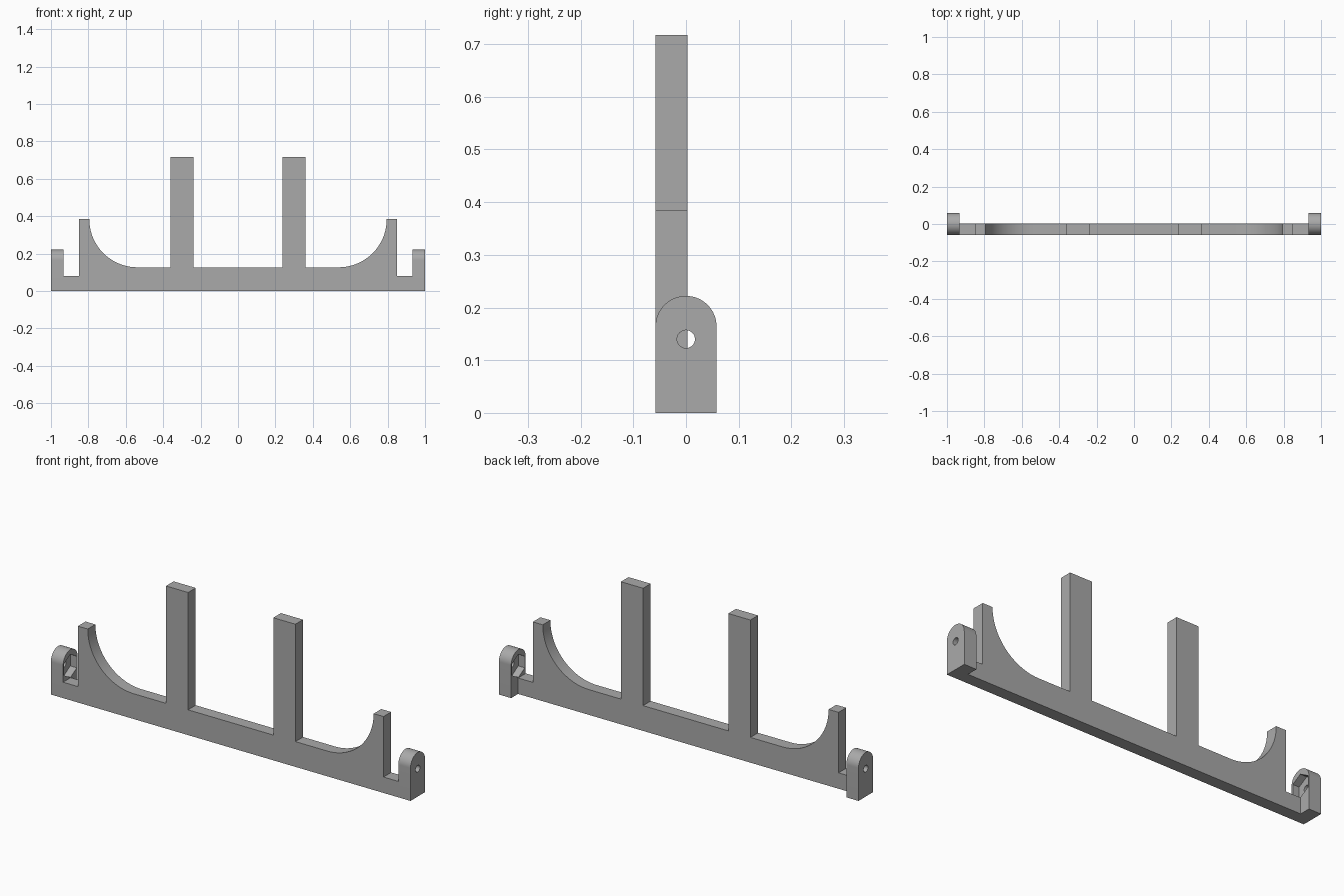
import bpy, bmesh
from math import sin, cos, pi, radians

cube = bpy.data.objects.get("Cube")
if cube:
    bpy.data.objects.remove(cube, do_unlink=True)

GREY = (0.40, 0.40, 0.40, 1.0)
grey = bpy.data.materials.new("plain grey")
grey.use_nodes = True
grey.diffuse_color = GREY
grey.node_tree.nodes["Principled BSDF"].inputs["Base Color"].default_value = GREY


def arc(cx, cz, r, start, end, steps):
    """Points along a circular arc, angles in degrees."""
    angles = [radians(start + (end - start) * i / steps) for i in range(steps + 1)]
    return [(cx + r * cos(a), cz + r * sin(a)) for a in angles]


def prism(name, outline, place, lo, hi):
    """Extrude a 2D outline between two depths; place maps (u, v, depth) to xyz."""
    bm = bmesh.new()
    face = bm.faces.new([bm.verts.new(place(u, v, lo)) for u, v in outline])
    top = bmesh.ops.extrude_face_region(bm, geom=[face])["geom"]
    shift = [b - a for a, b in zip(place(0, 0, lo), place(0, 0, hi))]
    bmesh.ops.translate(bm, vec=shift, verts=[g for g in top if isinstance(g, bmesh.types.BMVert)])
    bmesh.ops.recalc_face_normals(bm, faces=bm.faces)
    mesh = bpy.data.meshes.new(name)
    bm.to_mesh(mesh)
    bm.free()
    mesh.materials.append(grey)
    obj = bpy.data.objects.new(name, mesh)
    bpy.context.collection.objects.link(obj)
    return obj


def activate(obj):
    bpy.ops.object.select_all(action='DESELECT')
    obj.select_set(True)
    bpy.context.view_layer.objects.active = obj


def cut(obj, cutter):
    cutter.hide_render = True
    mod = obj.modifiers.new("cut", 'BOOLEAN')
    mod.operation = 'DIFFERENCE'
    mod.solver = 'EXACT'
    mod.object = cutter
    activate(obj)
    bpy.ops.object.modifier_apply(modifier=mod.name)
    bpy.data.objects.remove(cutter, do_unlink=True)


def along_y(u, v, d):
    return (u, d, v)


def along_x(u, v, d):
    return (d, u, v)


# Flat frame: base bar, two tall posts and two curved end posts in one profile
half = [(0.237, 0.127), (0.237, 0.717), (0.36, 0.717), (0.36, 0.127)]
half += arc(0.538, 0.384, 0.257, -90, 0, 32)
half += [(0.85, 0.384), (0.85, 0.08), (0.932, 0.08), (0.932, 0)]
frame = prism("frame", half + [(-x, z) for x, z in reversed(half)], along_y, -0.058, 0.0025)

# End lug: rounded top, pivot hole and hexagonal nut pocket on the inner face
lug_outline = [(-0.058, 0), (0.058, 0)] + arc(0, 0.164, 0.058, 0, 180, 32)
lug = prism("end_lugs", lug_outline, along_x, 0.932, 1.0)
cut(lug, prism("hole_cutter", arc(0, 0.14, 0.017, 0, 360, 32)[:-1], along_x, 0.9, 1.05))
cut(lug, prism("pocket_cutter", arc(0, 0.14, 0.058, 30, 390, 6)[:-1], along_x, 0.9, 0.968))
mirror = lug.modifiers.new("mirror", 'MIRROR')
mirror.use_axis[0] = True
mirror.use_mirror_merge = False
bpy.ops.object.modifier_apply(modifier=mirror.name)

for part in (frame, lug):
    activate(part)
    bpy.ops.object.shade_smooth_by_angle(angle=radians(30))
